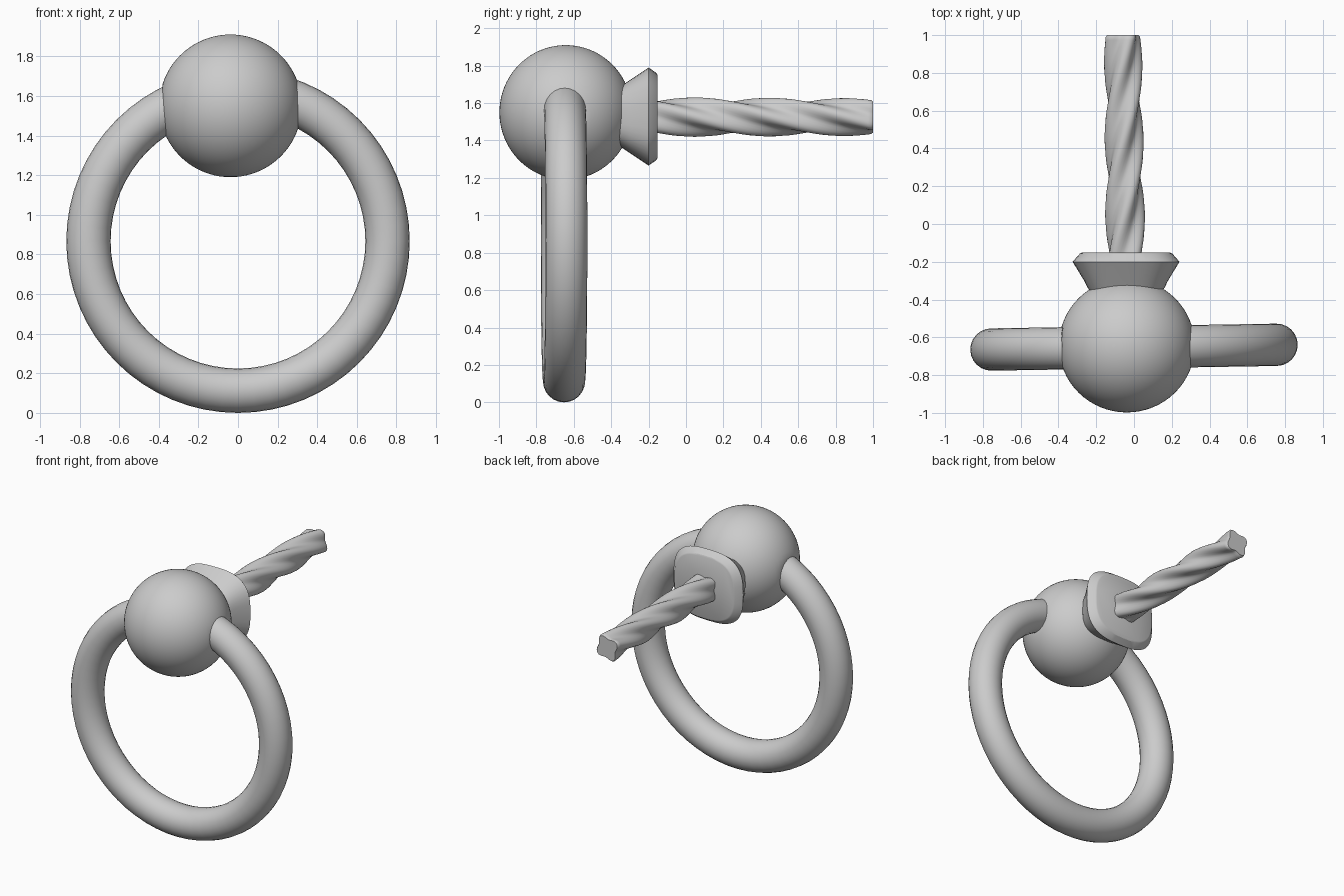
import bpy, bmesh
from math import sin, cos, pi, copysign, radians

if "Cube" in bpy.data.objects:
    bpy.data.objects.remove(bpy.data.objects["Cube"])


def finish(bm, name, angle=35):
    bmesh.ops.recalc_face_normals(bm, faces=bm.faces)
    me = bpy.data.meshes.new(name)
    bm.to_mesh(me)
    bm.free()
    ob = bpy.data.objects.new(name, me)
    bpy.context.collection.objects.link(ob)
    bpy.ops.object.select_all(action='DESELECT')
    ob.select_set(True)
    bpy.context.view_layer.objects.active = ob
    bpy.ops.object.shade_smooth_by_angle(angle=radians(angle))
    return ob


def loft(name, sections, angle=35):
    """Skin a list of equal-length point loops and cap both ends."""
    bm = bmesh.new()
    loops = [[bm.verts.new(p) for p in s] for s in sections]
    n = len(loops[0])
    for a, b in zip(loops, loops[1:]):
        for i in range(n):
            j = (i + 1) % n
            bm.faces.new((a[i], a[j], b[j], b[i]))
    bm.faces.new(loops[0])
    bm.faces.new(loops[-1])
    return finish(bm, name, angle)


# Hanging ring, turned very slightly about z
bpy.ops.mesh.primitive_torus_add(
    major_segments=64, minor_segments=24, major_radius=0.755, minor_radius=0.112,
    location=(0, -0.652, 0.867), rotation=(pi / 2, 0, radians(0.95)))
ring = bpy.context.object
ring.name = "pull_ring"
bpy.ops.object.shade_smooth()

# Ball with flattened sides where the ring passes through
bm = bmesh.new()
bmesh.ops.create_uvsphere(bm, u_segments=64, v_segments=40, radius=0.36)
for v in bm.verts:
    v.co.x = max(-0.345, min(0.345, v.co.x))
    v.co.y = v.co.y * 0.985
ball = finish(bm, "ball")
ball.location = (-0.038, -0.643, 1.55)


# Flared collar: rounded-square sections (y, half width, half height)
def rounded_square(y, hx, hz, n=48, p=2 / 2.9):
    pts = []
    for i in range(n):
        a = 2 * pi * i / n
        c, s = cos(a), sin(a)
        pts.append((-0.042 + hx * copysign(abs(c) ** p, c), y,
                    1.528 + hz * copysign(abs(s) ** p, s)))
    return pts


profile = [(-0.40, 0.16, 0.13), (-0.335, 0.205, 0.172), (-0.30, 0.222, 0.195),
           (-0.20, 0.283, 0.262), (-0.157, 0.245, 0.232), (-0.152, 0.235, 0.222)]
loft("collar", [rounded_square(*p) for p in profile], 28)


# Twisted square shank
def twisted_square(y, scale=1.0, n=40):
    t = (y + 0.15) / 1.15
    twist = pi / 2 - (y - 0.45) / 0.40 * pi / 2
    cx = -0.045 - 0.014 * t
    pts = []
    for i in range(n):
        a = 2 * pi * i / n
        r = (0.091 + 0.015 * cos(4 * a)) * scale * (1 - 0.05 * t)
        pts.append((cx + r * cos(a + twist), y, 1.525 + r * sin(a + twist)))
    return pts


steps = 70
sections = [twisted_square(-0.2 + 1.19 * k / steps) for k in range(steps + 1)]
sections.append(twisted_square(1.0, 0.93))
loft("twisted_shank", sections, 40)
